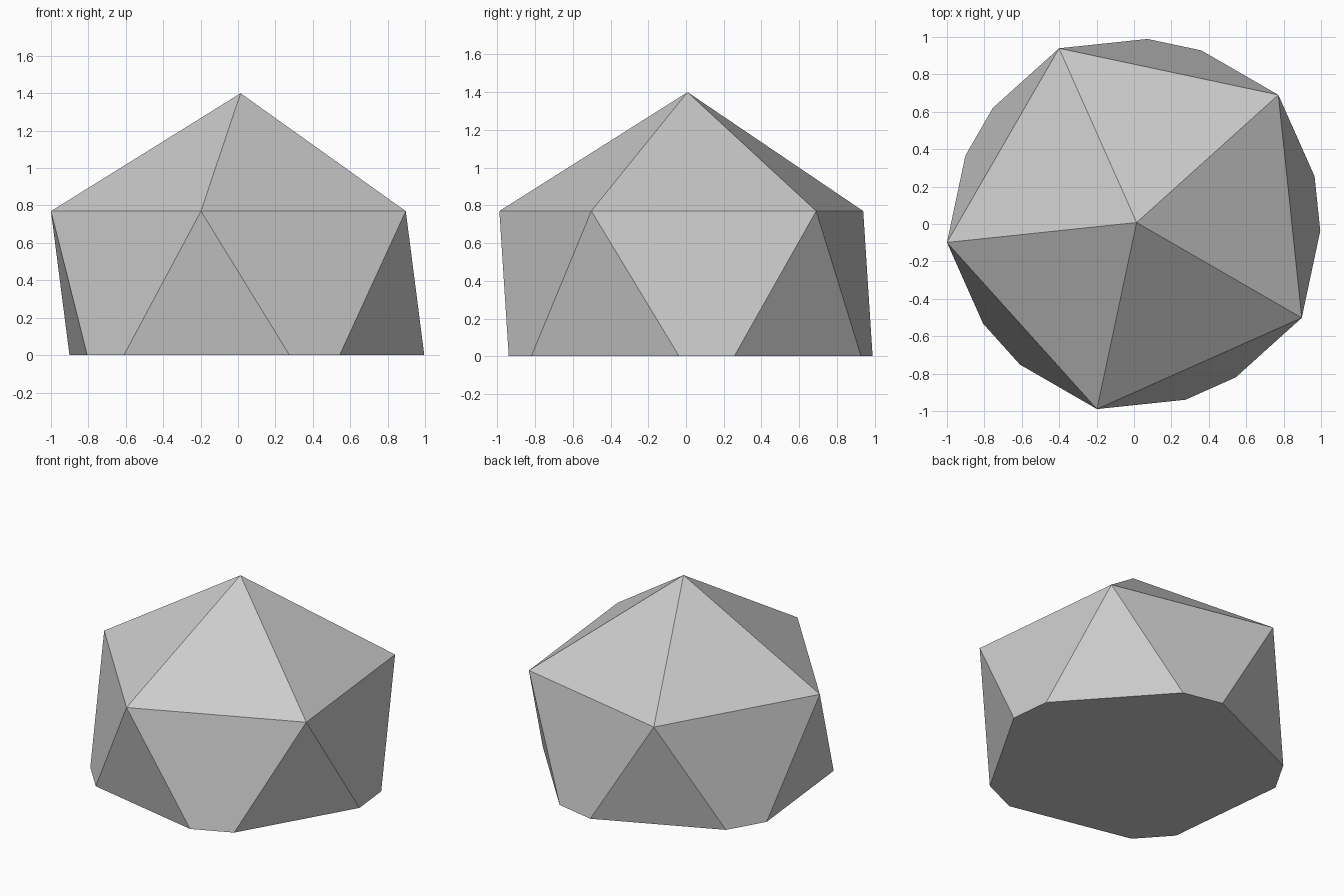
import bpy
import bmesh
import math
from mathutils import Matrix

cube = bpy.data.objects.get("Cube")
if cube:
    bpy.data.objects.remove(cube, do_unlink=True)

RADIUS = 1.14
CENTRE = (0.014, 0.008, 0.26)
TURN = math.radians(42)

# Plain stone grey
grey = bpy.data.materials.new("stone_grey")
grey.use_nodes = True
colour = (0.6, 0.6, 0.6, 1.0)
grey.diffuse_color = colour
grey.node_tree.nodes["Principled BSDF"].inputs["Base Color"].default_value = colour

# Twenty-sided ball, turned about its upright axis
bm = bmesh.new()
bmesh.ops.create_icosphere(
    bm, subdivisions=1, radius=RADIUS,
    matrix=Matrix.Translation(CENTRE) @ Matrix.Rotation(TURN, 4, "Z"))

# Slice off everything below the ground and close the flat base
cut = bmesh.ops.bisect_plane(
    bm, geom=bm.verts[:] + bm.edges[:] + bm.faces[:],
    plane_co=(0, 0, 0), plane_no=(0, 0, 1), clear_inner=True)
rim = [e for e in cut["geom_cut"] if isinstance(e, bmesh.types.BMEdge)]
bmesh.ops.contextual_create(bm, geom=rim)
bmesh.ops.recalc_face_normals(bm, faces=bm.faces[:])

mesh = bpy.data.meshes.new("faceted_rock")
bm.to_mesh(mesh)
bm.free()
mesh.materials.append(grey)
rock = bpy.data.objects.new("faceted_rock", mesh)
bpy.context.collection.objects.link(rock)
